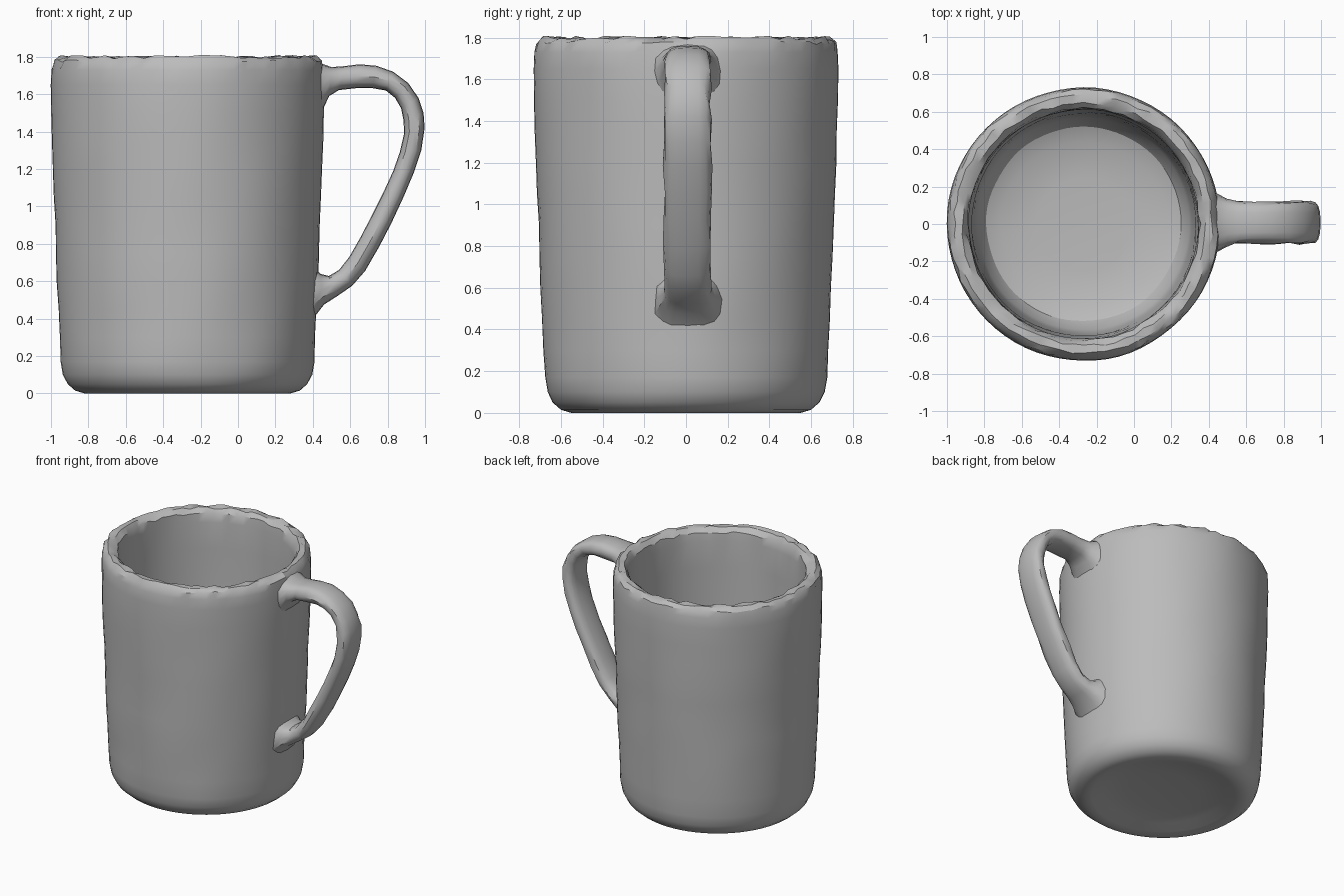
import bpy, bmesh, math, random
from mathutils import Vector, noise

random.seed(4)
CX = -0.27          # axis of the cup
SEG = 72

clay = bpy.data.materials.new("grey clay")
clay.diffuse_color = (0.5, 0.5, 0.5, 1)


def finish(bm, name, angle):
    bmesh.ops.recalc_face_normals(bm, faces=bm.faces)
    mesh = bpy.data.meshes.new(name)
    bm.to_mesh(mesh)
    bm.free()
    mesh.materials.append(clay)
    obj = bpy.data.objects.new(name, mesh)
    bpy.context.collection.objects.link(obj)
    bpy.ops.object.select_all(action='DESELECT')
    obj.select_set(True)
    bpy.context.view_layer.objects.active = obj
    bpy.ops.object.shade_smooth_by_angle(angle=math.radians(angle))
    return obj


def bridge(bm, a, b):
    n = len(a)
    for i in range(n):
        bm.faces.new((a[i], a[(i + 1) % n], b[(i + 1) % n], b[i]))


# Cup: lathe profile (radius, z) from the dished underside, over the rim, to the inner floor
profile = [(0.25, 0.045), (0.42, 0.03), (0.50, 0.004), (0.55, 0.0), (0.60, 0.015),
           (0.64, 0.05), (0.665, 0.10), (0.677, 0.17), (0.683, 0.30), (0.69, 0.45),
           (0.697, 0.60), (0.703, 0.75), (0.708, 0.90), (0.714, 1.05), (0.72, 1.20),
           (0.725, 1.35), (0.729, 1.50), (0.73, 1.65), (0.727, 1.73), (0.718, 1.775),
           (0.69, 1.80), (0.65, 1.795), (0.622, 1.765), (0.613, 1.70), (0.612, 1.50),
           (0.608, 1.20), (0.60, 0.90), (0.592, 0.60), (0.583, 0.35), (0.565, 0.24),
           (0.52, 0.17), (0.44, 0.135), (0.25, 0.12)]
bm = bmesh.new()
rings = []
for r, z in profile:
    ring = []
    rim = z > 1.76
    for i in range(SEG):
        a = 2 * math.pi * i / SEG
        d = Vector((math.cos(a), math.sin(a), 0))
        # Hand-formed wobble on the walls, chipped unevenness along the rim
        wob = 0.006 * noise.noise(Vector((d.x * 2, d.y * 2, z * 4))) if z > 0.05 else 0
        dr = random.uniform(-0.009, 0.006) if rim else 0
        dz = random.uniform(-0.010, 0.010) if rim else 0
        p = d * (r + wob + dr)
        ring.append(bm.verts.new((CX + p.x, p.y, z + dz)))
    rings.append(ring)
for a, b in zip(rings, rings[1:]):
    bridge(bm, a, b)
for ring, z in ((rings[0], 0.05), (rings[-1], 0.118)):
    hub = bm.verts.new((CX, 0, z))
    for i in range(SEG):
        bm.faces.new((ring[i], ring[(i + 1) % SEG], hub))
finish(bm, "cup", 30)

# Handle: stations of outer x, z / inner x, z / half width, flared where it meets the cup
stations = [(0.39, 1.79, 0.39, 1.46, 0.19), (0.445, 1.765, 0.455, 1.52, 0.155),
            (0.50, 1.745, 0.487, 1.59, 0.125), (0.57, 1.75, 0.54, 1.622, 0.112),
            (0.65, 1.76, 0.63, 1.632, 0.11), (0.74, 1.752, 0.72, 1.632, 0.11),
            (0.83, 1.72, 0.79, 1.62, 0.11), (0.91, 1.66, 0.84, 1.58, 0.11),
            (0.965, 1.58, 0.872, 1.525, 0.11), (0.992, 1.50, 0.885, 1.46, 0.112),
            (0.998, 1.42, 0.888, 1.39, 0.114), (0.98, 1.30, 0.865, 1.29, 0.115),
            (0.94, 1.18, 0.83, 1.19, 0.115), (0.885, 1.05, 0.775, 1.07, 0.115),
            (0.82, 0.91, 0.715, 0.95, 0.114), (0.755, 0.785, 0.655, 0.835, 0.112),
            (0.68, 0.655, 0.595, 0.73, 0.11), (0.61, 0.575, 0.54, 0.66, 0.11),
            (0.53, 0.52, 0.485, 0.628, 0.115), (0.46, 0.475, 0.44, 0.64, 0.135),
            (0.41, 0.41, 0.40, 0.68, 0.16), (0.375, 0.37, 0.36, 0.70, 0.17)]
N = 16
bm = bmesh.new()
loops = []
for ox, oz, ix, iz, w in stations:
    o, i = Vector((ox, 0, oz)), Vector((ix, 0, iz))
    mid, half = (o + i) / 2, (o - i) / 2
    loop = []
    for k in range(N):
        t = 2 * math.pi * k / N
        c, s = math.cos(t), math.sin(t)
        # Squarish oval section with uneven side edges
        u = math.copysign(abs(c) ** 0.75, c)
        v = math.copysign(abs(s) ** 0.75, s)
        p = mid + half * u
        p.y = 0.008 + w * v + (random.uniform(-0.007, 0.007) if abs(s) > 0.7 else 0)
        loop.append(bm.verts.new(p))
    loops.append(loop)
for a, b in zip(loops, loops[1:]):
    bridge(bm, a, b)
bm.faces.new(loops[0])
bm.faces.new(loops[-1])
finish(bm, "handle", 40)
